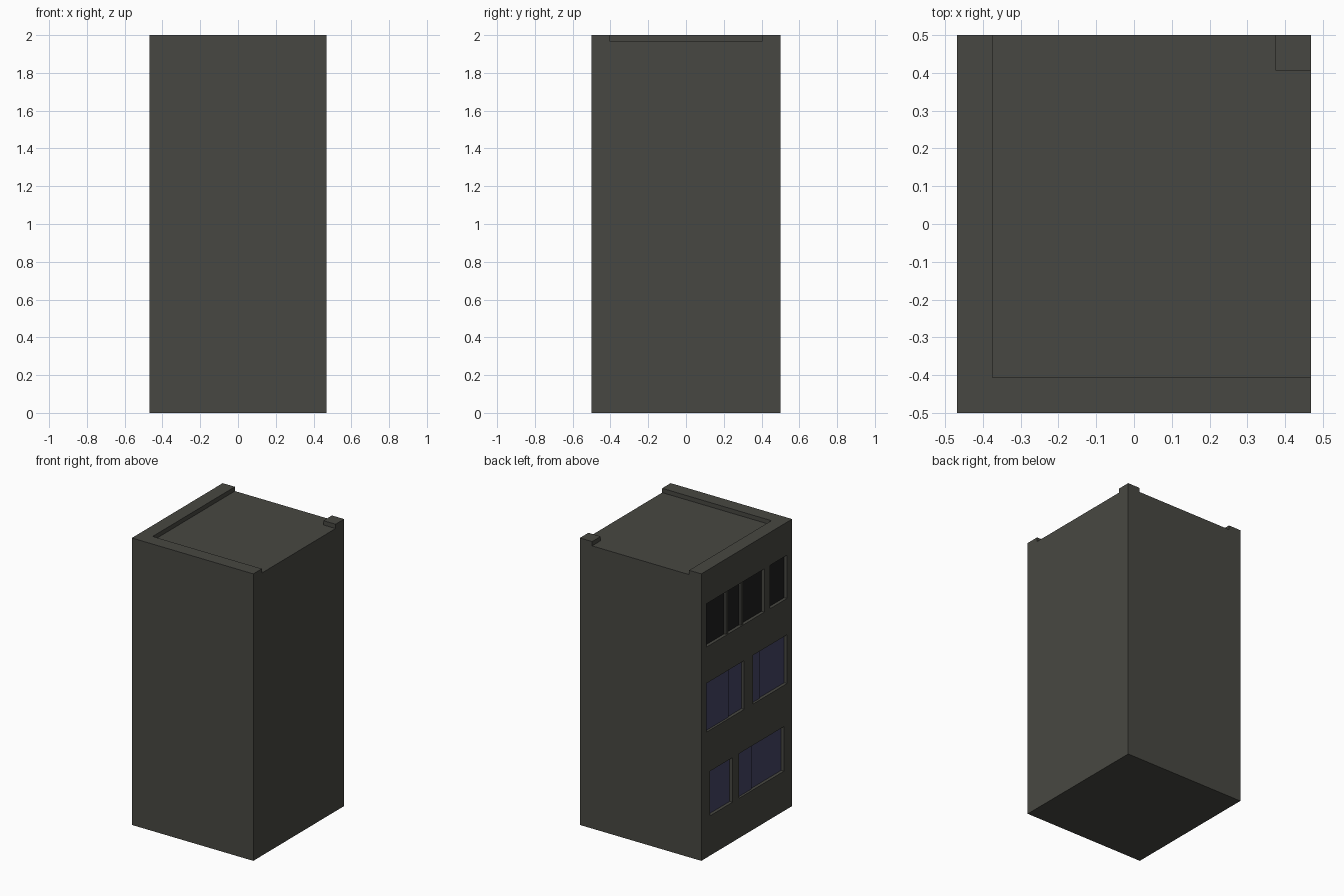
import bpy
import bmesh

cube = bpy.data.objects.get("Cube")
if cube:
    bpy.data.objects.remove(cube, do_unlink=True)

HX, HY, H = 0.468, 0.5, 2.0      # half width, half depth, height
ROOF = 1.97                      # roof deck level
RIM = 0.094                      # parapet thickness
CUT, GLASS = 0.026, 0.022        # window recess and glass depth


def material(name, rgb):
    m = bpy.data.materials.new(name)
    m.use_nodes = True
    col = (*rgb, 1.0)
    m.diffuse_color = col
    bsdf = next(n for n in m.node_tree.nodes if n.type == 'BSDF_PRINCIPLED')
    bsdf.inputs["Base Color"].default_value = col
    bsdf.inputs["Roughness"].default_value = 0.9
    return m


WALL = material("grey olive concrete", (0.064, 0.064, 0.054))
BLUE = material("dusky blue glass", (0.061, 0.061, 0.13))
BLACK = material("black glass", (0.014, 0.014, 0.014))


def add_prism(bm, outline, z0, z1):
    """Extrude a counter-clockwise xy outline from z0 to z1."""
    face = bm.faces.new([bm.verts.new((x, y, z0)) for x, y in outline])
    top = bmesh.ops.extrude_face_region(bm, geom=[face])
    verts = [v for v in top["geom"] if isinstance(v, bmesh.types.BMVert)]
    bmesh.ops.translate(bm, verts=verts, vec=(0, 0, z1 - z0))


def add_box(bm, x0, x1, y0, y1, z0, z1):
    add_prism(bm, [(x0, y0), (x1, y0), (x1, y1), (x0, y1)], z0, z1)


def make_object(name, bm, mat):
    bmesh.ops.recalc_face_normals(bm, faces=bm.faces[:])
    me = bpy.data.meshes.new(name)
    bm.to_mesh(me)
    bm.free()
    me.materials.append(mat)
    ob = bpy.data.objects.new(name, me)
    bpy.context.collection.objects.link(ob)
    return ob


def box(name, mat, *bounds):
    bm = bmesh.new()
    add_box(bm, *bounds)
    return make_object(name, bm, mat)


# Window openings in the -x wall: name, y range, z range, glass, sash split
WINDOWS = [
    ("upper_wide_window", -0.194, 0.440, 1.468, 1.770, BLACK, None),
    ("upper_narrow_window", -0.444, -0.256, 1.468, 1.770, BLACK, None),
    ("middle_back_window", 0.028, 0.440, 0.875, 1.215, BLUE, 0.180),
    ("middle_front_window", -0.444, -0.072, 0.875, 1.215, BLUE, -0.165),
    ("lower_back_window", 0.156, 0.406, 0.277, 0.588, BLUE, None),
    ("lower_front_window", -0.411, 0.083, 0.277, 0.588, BLUE, -0.076),
]

# Tower block
tower = box("tower_block", WALL, -HX, HX, -HY, HY, 0, H)

# Cutter: roof recess, leaving an L-shaped parapet and one corner post
bm = bmesh.new()
out = 0.1
add_prism(bm, [(-HX + RIM, -HY + RIM), (HX + out, -HY + RIM),
               (HX + out, HY - RIM), (HX - RIM, HY - RIM),
               (HX - RIM, HY + out), (-HX + RIM, HY + out)], ROOF, H + out)
# Cutter: window recesses
for name, y0, y1, z0, z1, glass, split in WINDOWS:
    add_box(bm, -HX - out, -HX + CUT, y0, y1, z0, z1)
cutter = make_object("opening_cutter", bm, WALL)
cutter.hide_render = True

mod = tower.modifiers.new("openings", 'BOOLEAN')
mod.operation = 'DIFFERENCE'
mod.solver = 'EXACT'
mod.object = cutter
deps = bpy.context.evaluated_depsgraph_get()
cut_mesh = bpy.data.meshes.new_from_object(tower.evaluated_get(deps))
tower.modifiers.clear()
tower.data = cut_mesh
bpy.data.objects.remove(cutter, do_unlink=True)

# Glass panes, with a slightly proud sliding sash where the window is split
for name, y0, y1, z0, z1, glass, split in WINDOWS:
    box(name + "_glass", glass, -HX + GLASS, -HX + CUT, y0, y1, z0, z1)
    if split is not None:
        box(name + "_sash", glass, -HX + GLASS - 0.006, -HX + GLASS,
            split, y1, z0, z1)

# Mullions in the wide upper window
for i, y in enumerate((0.207, 0.042)):
    box(f"mullion_{i + 1}", WALL, -HX + 0.008, -HX + GLASS,
        y - 0.01, y + 0.01, 1.468, 1.770)
